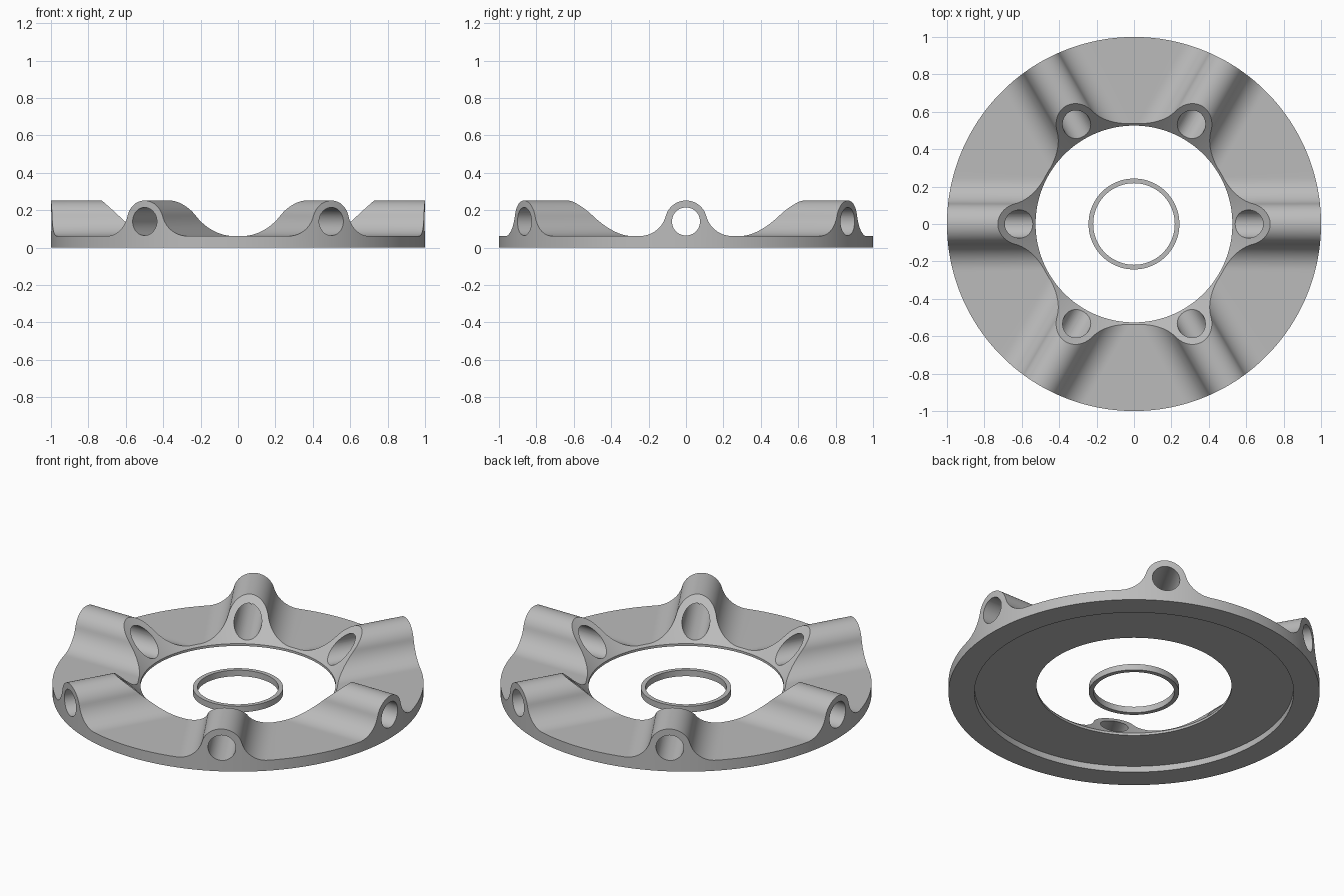
import bpy, bmesh
from math import sin, cos, asin, sqrt, pi, radians
from mathutils import Matrix

cube = bpy.data.objects.get("Cube")
if cube:
    bpy.data.objects.remove(cube, do_unlink=True)

grey = bpy.data.materials.new("light grey")
grey.use_nodes = True
colour = (0.5, 0.5, 0.5, 1)
grey.diffuse_color = colour
grey.node_tree.nodes["Principled BSDF"].inputs["Base Color"].default_value = colour

BASE, TOP, HOLE_Z = 0.062, 0.252, 0.14
CREST = TOP - HOLE_Z            # radius of the rounded crest
TURN = radians(75)              # steepest slope of the bump flank
RECESS_Z, RECESS_R, BORE_R = 0.036, 0.86, 0.526


def make_object(name, bm):
    bmesh.ops.recalc_face_normals(bm, faces=bm.faces[:])
    mesh = bpy.data.meshes.new(name)
    bm.to_mesh(mesh)
    bm.free()
    mesh.materials.append(grey)
    obj = bpy.data.objects.new(name, mesh)
    bpy.context.collection.objects.link(obj)
    return obj


def select_only(obj):
    bpy.ops.object.select_all(action='DESELECT')
    obj.select_set(True)
    bpy.context.view_layer.objects.active = obj


def closed_ring(name, columns):
    """Join cross-sections, each a list of (radius, angle, z), into a closed loop."""
    bm = bmesh.new()
    rows = [[bm.verts.new((r * cos(a), r * sin(a), z)) for r, a, z in col]
            for col in columns]
    for i, row in enumerate(rows):
        nxt = rows[(i + 1) % len(rows)]
        for j in range(len(row)):
            k = (j + 1) % len(row)
            bm.faces.new((row[j], row[k], nxt[k], nxt[j]))
    return make_object(name, bm)


def section(inner_a, outer_a, z):
    inner_r = BORE_R + z - 0.05     # inner face is a 45 degree cone
    return [(1, outer_a, 0), (1, outer_a, z), (inner_r, inner_a, z),
            (BORE_R, inner_a, 0.05), (BORE_R, inner_a, RECESS_Z),
            (RECESS_R, outer_a, RECESS_Z), (RECESS_R, outer_a, 0)]


# Bump half profile: rounded crest, then a concave fillet down to the base
STEPS = 14
half = [(CREST * sin(TURN * i / STEPS), HOLE_Z + CREST * cos(TURN * i / STEPS))
        for i in range(STEPS + 1)]
edge_t, edge_z = half[-1]
fillet = (edge_z - BASE) / (1 - cos(TURN))
foot = edge_t + fillet * sin(TURN)
for i in range(STEPS - 1, -1, -1):
    a = TURN * i / STEPS
    half.append((foot - fillet * sin(a), BASE + fillet * (1 - cos(a))))
profile = [(-t, z) for t, z in reversed(half[1:])] + half

# Main ring with six radial bumps and flat spans between them
columns = []
FLAT = 16
for n in range(6):
    mid = n * pi / 3
    for t, z in profile:
        columns.append(section(mid + asin(t / (BORE_R + z - 0.05)), mid + asin(t), z))
    in_a, out_a = asin(foot / (BORE_R + BASE - 0.05)), asin(foot)
    for i in range(1, FLAT):
        f = i / FLAT
        columns.append(section(mid + in_a + f * (pi / 3 - 2 * in_a),
                               mid + out_a + f * (pi / 3 - 2 * out_a), BASE))
ring = closed_ring("bumped_ring", columns)

# Radial holes through the bumps
bm = bmesh.new()
for n in range(6):
    place = (Matrix.Rotation(n * pi / 3, 4, 'Z') @ Matrix.Translation((0.8, 0, HOLE_Z))
             @ Matrix.Rotation(pi / 2, 4, 'Y'))
    bmesh.ops.create_cone(bm, cap_ends=True, segments=48, radius1=0.075,
                          radius2=0.075, depth=0.8, matrix=place)
cutter = make_object("hole_cutter", bm)
cutter.hide_render = True
cut = ring.modifiers.new("holes", 'BOOLEAN')
cut.operation = 'DIFFERENCE'
cut.solver = 'EXACT'
cut.object = cutter
select_only(ring)
bpy.ops.object.modifier_apply(modifier=cut.name)
bpy.data.objects.remove(cutter, do_unlink=True)

# Small loose ring in the middle
SIDES = 96
hub = closed_ring("centre_ring", [
    [(r, 2 * pi * i / SIDES, z) for r, z in
     ((0.243, 0), (0.243, RECESS_Z), (0.218, RECESS_Z), (0.218, 0))]
    for i in range(SIDES)])

for obj in (ring, hub):
    select_only(obj)
    bpy.ops.object.shade_smooth_by_angle(angle=radians(30))
